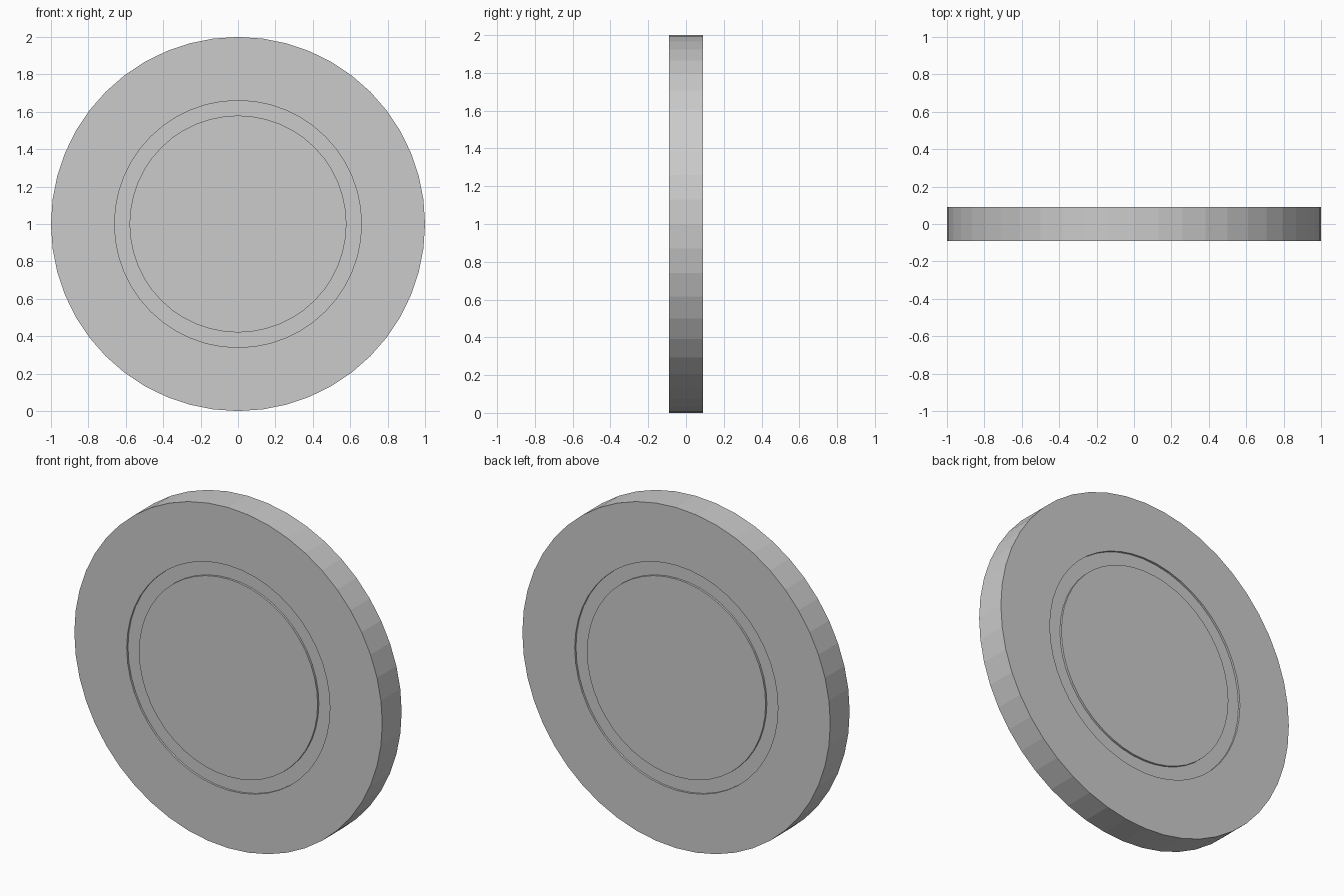
import bpy, bmesh, math

if "Cube" in bpy.data.objects:
    bpy.data.objects.remove(bpy.data.objects["Cube"])

SIDES = 48
HALF = 0.09      # half thickness
DEPTH = 0.012    # groove depth

# Half profile (radius, y): front face with groove, rim, back face with groove
front = [(0.58, -HALF), (0.58, -HALF + DEPTH), (0.66, -HALF + DEPTH),
         (0.66, -HALF), (1.0, -HALF)]
profile = front + [(r, -y) for r, y in reversed(front)]

# Grooved disc, lathed around the y axis
bm = bmesh.new()
rings = [[bm.verts.new((r * math.cos(2 * math.pi * i / SIDES), y,
                        1 + r * math.sin(2 * math.pi * i / SIDES)))
          for i in range(SIDES)] for r, y in profile]
for a, b in zip(rings, rings[1:]):
    for i in range(SIDES):
        j = (i + 1) % SIDES
        bm.faces.new((a[i], a[j], b[j], b[i]))

# Flat centre panels
bm.faces.new(rings[0])
bm.faces.new(rings[-1])
bmesh.ops.recalc_face_normals(bm, faces=bm.faces)

mesh = bpy.data.meshes.new("grooved_disc")
bm.to_mesh(mesh)
bm.free()
disc = bpy.data.objects.new("grooved_disc", mesh)
bpy.context.collection.objects.link(disc)
